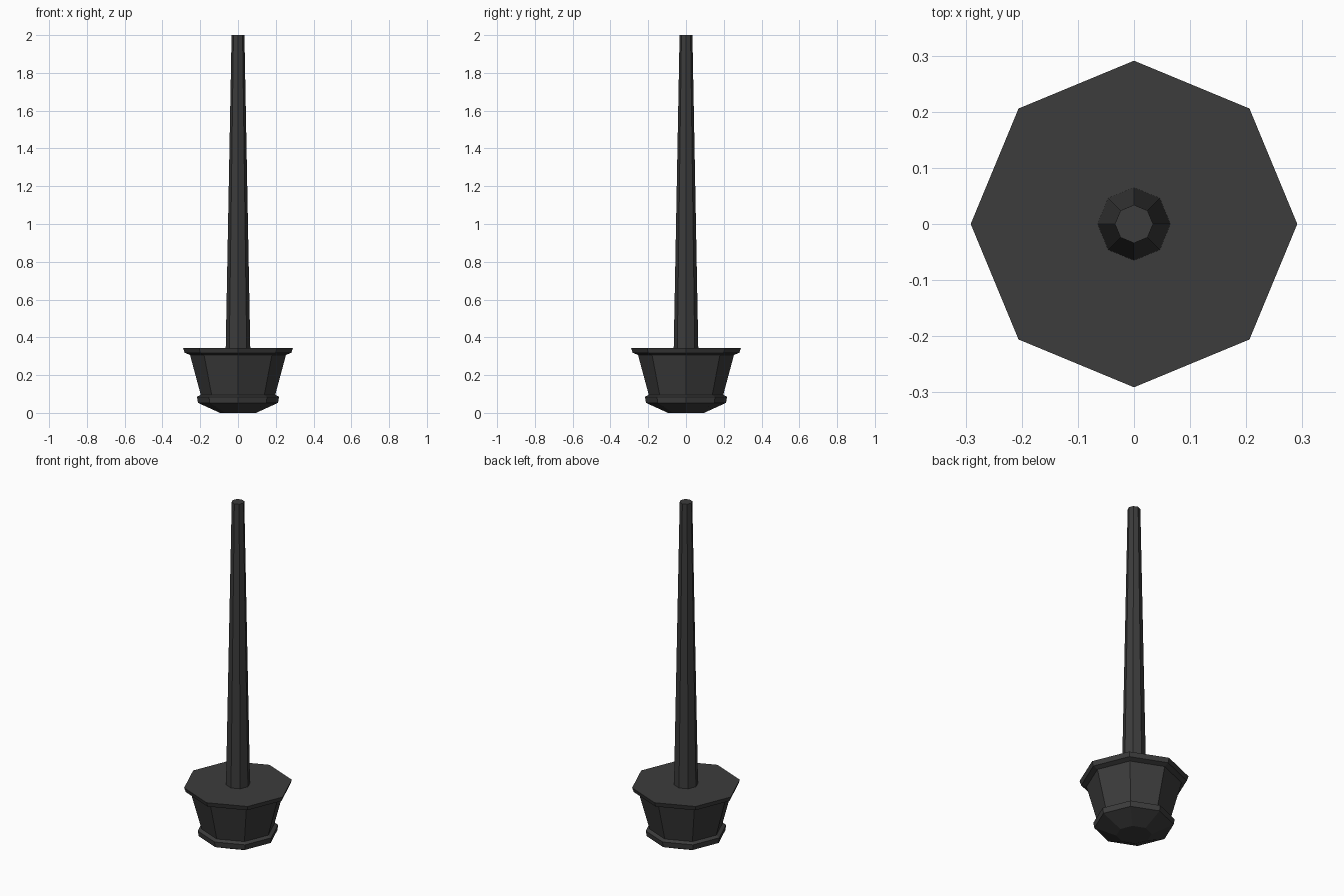
import bpy, bmesh, math

if "Cube" in bpy.data.objects:
    bpy.data.objects.remove(bpy.data.objects["Cube"])

SIDES = 8

dark = bpy.data.materials.new("dark_iron")
dark.diffuse_color = (0.045, 0.045, 0.045, 1)
dark.use_nodes = True
dark.node_tree.nodes["Principled BSDF"].inputs["Base Color"].default_value = dark.diffuse_color


def lathe(name, profile):
    """Closed eight-sided solid from (radius, z) points, bottom to top."""
    bm = bmesh.new()
    rings = []
    for r, z in profile:
        rings.append([bm.verts.new((r * math.cos(2 * math.pi * i / SIDES),
                                    r * math.sin(2 * math.pi * i / SIDES), z))
                      for i in range(SIDES)])
    for low, high in zip(rings, rings[1:]):
        for i in range(SIDES):
            j = (i + 1) % SIDES
            bm.faces.new((low[i], low[j], high[j], high[i]))
    bm.faces.new(rings[0][::-1])
    bm.faces.new(rings[-1])
    mesh = bpy.data.meshes.new(name)
    bm.to_mesh(mesh)
    bm.free()
    mesh.materials.append(dark)
    obj = bpy.data.objects.new(name, mesh)
    bpy.context.collection.objects.link(obj)
    return obj


# Pot-shaped base: chamfered foot, foot band, flared body, overhanging rim
lathe("base", [(0.095, 0.0), (0.212, 0.053), (0.217, 0.085), (0.197, 0.095),
               (0.254, 0.307), (0.282, 0.318), (0.291, 0.344)])

# Tapered pole standing on the base
lathe("pole", [(0.065, 0.344), (0.034, 2.0)])
